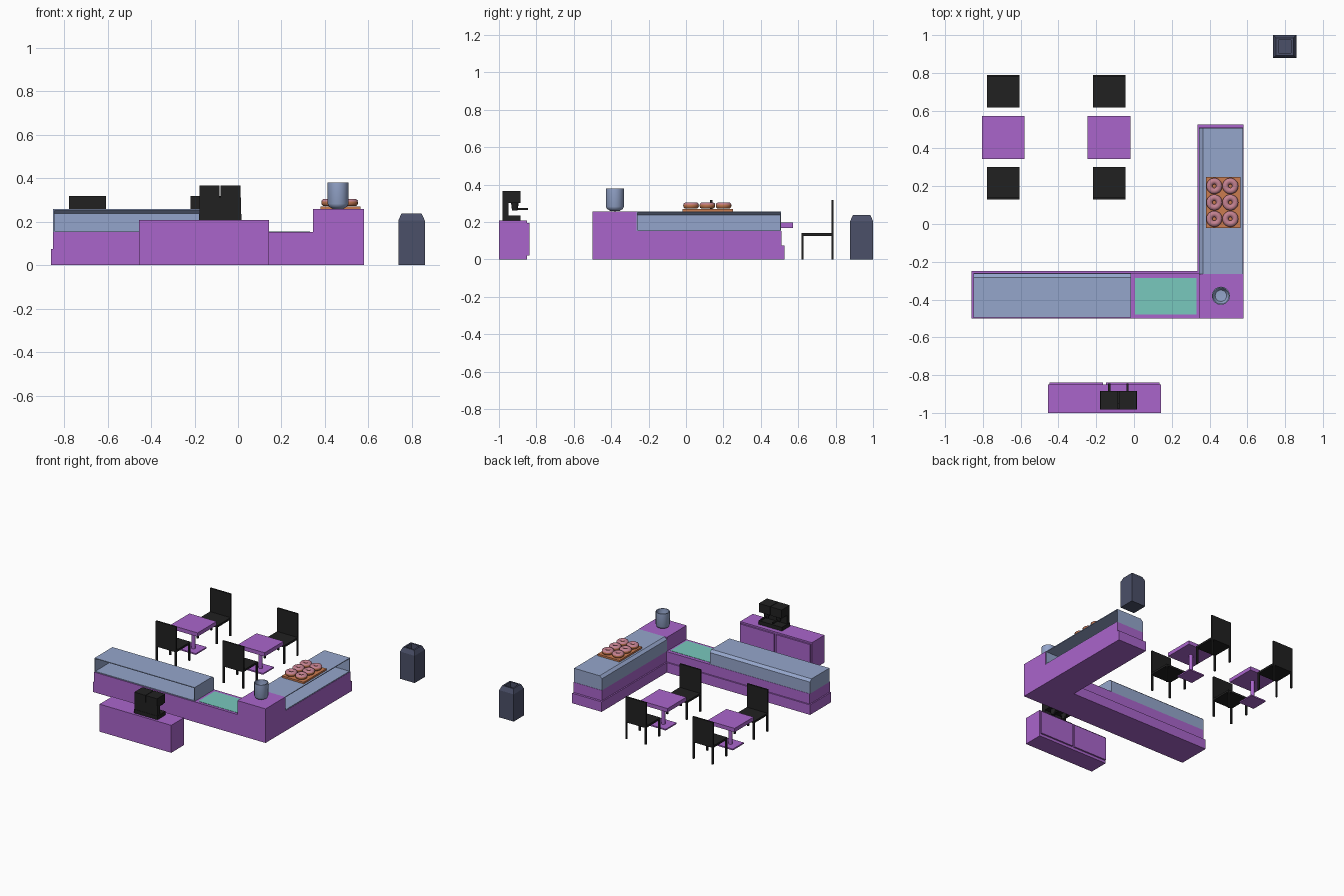
import bpy, bmesh, math
from mathutils import Vector

if "Cube" in bpy.data.objects:
    bpy.data.objects.remove(bpy.data.objects["Cube"])

def material(name, r, g, b):
    m = bpy.data.materials.new(name)
    m.diffuse_color = (r, g, b, 1)
    m.use_nodes = True
    m.node_tree.nodes["Principled BSDF"].inputs["Base Color"].default_value = m.diffuse_color
    return m

PURPLE = material("purple_paint", 0.40, 0.13, 0.60)
GLASS = material("blue_glass", 0.30, 0.38, 0.60)
TEAL = material("teal_panel", 0.19, 0.58, 0.51)
BLACK = material("black_plastic", 0.015, 0.015, 0.015)
SLATE = material("slate", 0.07, 0.08, 0.14)
DOUGH = material("dough", 0.50, 0.17, 0.07)
ICING = material("pink_icing", 0.55, 0.22, 0.28)
TRAY = material("tray_wood", 0.60, 0.20, 0.08)

def finish(name, bm, mat, smooth=False):
    bmesh.ops.recalc_face_normals(bm, faces=bm.faces[:])
    me = bpy.data.meshes.new(name)
    bm.to_mesh(me)
    bm.free()
    ob = bpy.data.objects.new(name, me)
    bpy.context.collection.objects.link(ob)
    me.materials.append(mat)
    if smooth:
        bpy.ops.object.select_all(action='DESELECT')
        ob.select_set(True)
        bpy.context.view_layer.objects.active = ob
        bpy.ops.object.shade_smooth_by_angle(angle=math.radians(40))
    return ob

def box(name, mat, x0, x1, y0, y1, z0, z1):
    return prism(name, mat, [(x0, y0, z0), (x1, y0, z0), (x1, y1, z0), (x0, y1, z0)], (0, 0, z1 - z0))

def prism(name, mat, outline, direction, open_side=None):
    # extrude a flat outline; open_side drops the wall facing that way
    bm = bmesh.new()
    base = bm.faces.new([bm.verts.new(p) for p in outline])
    ext = bmesh.ops.extrude_face_region(bm, geom=[base], use_keep_orig=True)
    moved = [v for v in ext['geom'] if isinstance(v, bmesh.types.BMVert)]
    bmesh.ops.translate(bm, verts=moved, vec=direction)
    bmesh.ops.recalc_face_normals(bm, faces=bm.faces[:])
    if open_side:
        d = Vector(open_side)
        bmesh.ops.delete(bm, geom=[f for f in bm.faces if f.normal.dot(d) > 0.9], context='FACES')
    return finish(name, bm, mat)

def lathe(name, mat, profile, center, steps=24, closed=False):
    bm = bmesh.new()
    vs = [bm.verts.new((center[0] + r, center[1], center[2] + z)) for r, z in profile]
    edges = [bm.edges.new(p) for p in zip(vs, vs[1:])]
    if closed:
        edges.append(bm.edges.new((vs[-1], vs[0])))
    bmesh.ops.spin(bm, geom=vs + edges, cent=center, axis=(0, 0, 1), angle=2 * math.pi, steps=steps)
    bmesh.ops.remove_doubles(bm, verts=bm.verts[:], dist=0.0003)
    return finish(name, bm, mat, True)

# L-shaped counter: wider plinth, body and raised corner
def ell(name, x0, xi, yi, y1, z0, z1):
    pts = [(x0, -0.5), (0.58, -0.5), (0.58, y1), (xi, y1), (xi, yi), (x0, yi)]
    prism(name, PURPLE, [(x, y, z0) for x, y in pts], (0, 0, z1 - z0))

ell("counter_plinth", -0.86, 0.335, -0.25, 0.527, 0, 0.075)
ell("counter_body", -0.85, 0.345, -0.26, 0.51, 0.075, 0.152)
box("counter_corner", PURPLE, 0.345, 0.58, -0.5, -0.265, 0.152, 0.257)
box("counter_panel", TEAL, 0.005, 0.33, -0.48, -0.285, 0.148, 0.154)

# display cases, chamfered on the customer side and open on the staff side
def case(name, profile, direction, open_side):
    ob = prism(name, GLASS, profile, direction, open_side)
    mod = ob.modifiers.new("thickness", 'SOLIDIFY')
    mod.thickness = 0.008
    mod.offset = -1

section = [(0, 0.152), (0, 0.24), (0.02, 0.257), (0.233, 0.257), (0.233, 0.152)]
case("long_display_case", [(-0.85, -0.262 - d, z) for d, z in section], (0.835, 0, 0), (0, -1, 0))
case("side_display_case", [(0.345 + d, -0.265, z) for d, z in section], (0, 0.773, 0), (1, 0, 0))

# back cabinet with two doors
box("cabinet", PURPLE, -0.455, 0.143, -1.0, -0.85, 0, 0.207)
for x0, x1 in ((-0.447, -0.163), (-0.147, 0.135)):
    box("cabinet_door", PURPLE, x0, x1, -0.85, -0.838, 0.02, 0.195)

# coffee machine
box("machine_base", BLACK, -0.18, 0.015, -0.982, -0.885, 0.207, 0.235)
box("machine_column", BLACK, -0.178, 0.013, -0.98, -0.95, 0.235, 0.31)
for cx in (-0.131, -0.034):
    box("machine_head", BLACK, cx - 0.0465, cx + 0.0465, -0.982, -0.885, 0.3, 0.365)
    lathe("filter_holder", BLACK, [(0, 0.26), (0.015, 0.26), (0.02, 0.3)], (cx, -0.915, 0), 16)
    box("filter_handle", BLACK, cx - 0.006, cx + 0.006, -0.91, -0.845, 0.264, 0.274)

# open jar on the corner
lathe("jar", GLASS, [(0, 0), (0.025, 0.002), (0.042, 0.012), (0.048, 0.025), (0.048, 0.123),
                     (0.042, 0.123), (0.042, 0.028), (0.03, 0.012), (0, 0.01)], (0.46, -0.38, 0.257), 32)

# tray of doughnuts
box("tray", TRAY, 0.38, 0.563, -0.02, 0.25, 0.257, 0.27)

def ring(r, a0, a1, n):
    return [(0.026 + r * math.cos(math.radians(a0 + (a1 - a0) * i / n)),
             r * math.sin(math.radians(a0 + (a1 - a0) * i / n))) for i in range(n + 1)]

for x in (0.425, 0.51):
    for y in (0.027, 0.114, 0.201):
        lathe("doughnut", DOUGH, ring(0.016, 0, 324, 9), (x, y, 0.286), 20, True)
        lathe("icing", ICING, ring(0.0175, 20, 160, 6), (x, y, 0.287), 20)

# cafe tables and chairs
def chair(cx, cy, s):
    def part(name, x0, x1, ya, yb, z0, z1):
        y0, y1 = sorted((cy + s * ya, cy + s * yb))
        box(name, BLACK, cx + x0, cx + x1, y0, y1, z0, z1)
    part("chair_seat", -0.086, 0.086, -0.086, 0.086, 0.125, 0.14)
    part("chair_back", -0.086, 0.086, 0.074, 0.086, 0.14, 0.317)
    for x in (-0.086, 0.074):
        for y in (-0.086, 0.074):
            part("chair_leg", x, x + 0.012, y, y + 0.012, 0, 0.125)

for cx in (-0.692, -0.132):
    box("table_top", PURPLE, cx - 0.113, cx + 0.113, 0.345, 0.571, 0.168, 0.197)
    box("table_base", PURPLE, cx - 0.065, cx + 0.065, 0.393, 0.523, 0, 0.01)
    lathe("table_post", PURPLE, [(0.014, 0.01), (0.014, 0.168)], (cx, 0.458, 0), 16)
    chair(cx, 0.703, 1)
    chair(cx, 0.215, -1)

# waste bin with tapered top and recessed opening
bm = bmesh.new()
loops = []
for h, z in ((0.061, 0), (0.061, 0.205), (0.046, 0.238), (0.034, 0.238), (0.034, 0.2)):
    loops.append([bm.verts.new((0.798 + sx * h, 0.939 + sy * h, z))
                  for sx, sy in ((-1, -1), (1, -1), (1, 1), (-1, 1))])
for a, b in zip(loops, loops[1:]):
    for i in range(4):
        j = (i + 1) % 4
        bm.faces.new((a[i], a[j], b[j], b[i]))
bm.faces.new(loops[0])
bm.faces.new(loops[-1])
finish("waste_bin", bm, SLATE)
